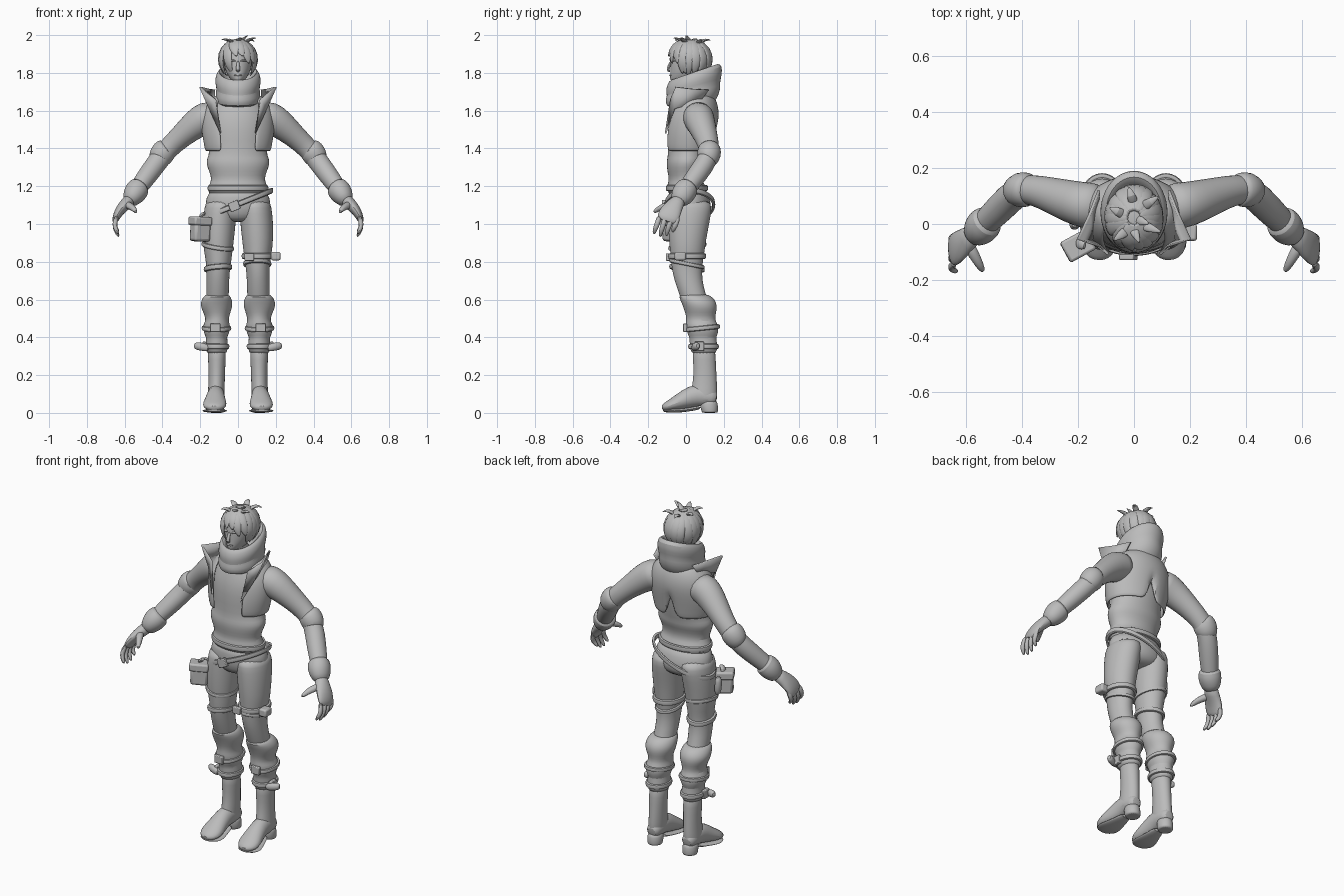
import bpy, bmesh, math, random
from mathutils import Vector

random.seed(4)
grey = bpy.data.materials.new("plain_grey")
grey.diffuse_color = (0.5, 0.5, 0.5, 1)


def make(name, verts, faces, mirror=False, sub=1, thick=0):
    bm = bmesh.new()
    vs = [bm.verts.new(v) for v in verts]
    for f in faces:
        bm.faces.new([vs[i] for i in f])
    bmesh.ops.recalc_face_normals(bm, faces=bm.faces)
    me = bpy.data.meshes.new(name)
    bm.to_mesh(me)
    bm.free()
    me.materials.append(grey)
    ob = bpy.data.objects.new(name, me)
    bpy.context.collection.objects.link(ob)
    if mirror:
        ob.modifiers.new("mirror", 'MIRROR').use_mirror_merge = False
    if thick:
        so = ob.modifiers.new("thickness", 'SOLIDIFY')
        so.thickness, so.offset = thick, 0
    if sub:
        su = ob.modifiers.new("smooth", 'SUBSURF')
        su.levels = su.render_levels = sub
    return ob


def skin(name, rings, closed=False, **kw):
    """Join equal-length rings; cap the ends, or join last to first."""
    n, m = len(rings[0]), len(rings)
    verts = [p for r in rings for p in r]
    faces = [(i % m * n + j, i % m * n + (j + 1) % n,
              (i + 1) % m * n + (j + 1) % n, (i + 1) % m * n + j)
             for i in range(m if closed else m - 1) for j in range(n)]
    if not closed:
        faces += [list(range(n))[::-1], list(range((m - 1) * n, m * n))]
    return make(name, verts, faces, **kw)


def loft(name, rows, n=20, tilt=(0, 0), **kw):
    """Horizontal ellipses: z, x0, x1, y0, y1 and an optional own y tilt."""
    rings = []
    for z, x0, x1, y0, y1, *t in rows:
        sy = t[0] if t else tilt[1]
        ring = []
        for j in range(n):
            a = math.tau * j / n
            x = (x0 + x1) / 2 + (x1 - x0) / 2 * math.cos(a)
            y = (y0 + y1) / 2 + (y1 - y0) / 2 * math.sin(a)
            ring.append((x, y, z + tilt[0] * x + sy * y))
        rings.append(ring)
    return skin(name, rings, **kw)


def band(name, z, h, x0, x1, y0, y1, t=0.012, **kw):
    def row(zz, e):
        return (zz, x0 - e, x1 + e, y0 - e, y1 + e)
    return loft(name, [row(z - h, -t), row(z - h, t), row(z + h, t), row(z + h, -t)], closed=True, **kw)


def tube(name, path, ref=(0, 1, 0), n=12, **kw):
    """Sweep along points: x, y, z, radius along ref, radius across ref."""
    rings = []
    for i, (x, y, z, ra, rb) in enumerate(path):
        a, b = path[max(i - 1, 0)], path[min(i + 1, len(path) - 1)]
        t = (Vector(b[:3]) - Vector(a[:3])).normalized()
        u = Vector(ref)
        u = (u - t * u.dot(t)).normalized()
        w = t.cross(u)
        rings.append([Vector((x, y, z)) + u * ra * math.cos(k * math.tau / n)
                      + w * rb * math.sin(k * math.tau / n) for k in range(n)])
    return skin(name, rings, **kw)


def box(name, loc, size, rot=(0, 0, 0), mirror=False):
    x, y, z = (s / 2 for s in size)
    v = [Vector((a * x, b * y, c * z)) for c in (-1, 1) for a, b in ((-1, -1), (1, -1), (1, 1), (-1, 1))]
    from_rot = bpy.data.objects.new("tmp", None)
    from_rot.rotation_euler = rot
    m = from_rot.rotation_euler.to_matrix()
    bpy.data.objects.remove(from_rot)
    f = [(0, 3, 2, 1), (4, 5, 6, 7), (0, 1, 5, 4), (1, 2, 6, 5), (2, 3, 7, 6), (3, 0, 4, 7)]
    ob = make(name, [m @ p + Vector(loc) for p in v], f, mirror=mirror, sub=0)
    be = ob.modifiers.new("bevel", 'BEVEL')
    be.width, be.segments = min(size) * 0.2, 2
    return ob


# Torso with shirt folds at the waist
loft("shirt", [(1.14, -.16, .16, -.09, .11), (1.185, -.16, .16, -.1, .11), (1.21, -.155, .155, -.1, .1),
               (1.235, -.14, .14, -.09, .085), (1.28, -.155, .155, -.1, .09), (1.32, -.172, .172, -.105, .11),
               (1.35, -.165, .165, -.1, .11), (1.38, -.15, .15, -.095, .12), (1.5, -.165, .165, -.1, .14),
               (1.58, -.165, .165, -.085, .15), (1.64, -.13, .13, -.06, .14), (1.69, -.08, .08, -.04, .1)])
loft("hips", [(1.2, -.14, .14, -.09, .1), (1.14, -.172, .172, -.098, .125),
              (1.08, -.178, .178, -.098, .14), (1.03, -.14, .14, -.08, .12), (1.01, -.07, .07, -.05, .08)])
band("waist_hem", 1.19, .018, -.155, .155, -.1, .11, t=.01)

# Trousers down to the shins, gaiters and boots
loft("trouser_leg", [(1.13, .005, .168, -.09, .125), (1.09, .005, .178, -.097, .14), (1.02, .01, .187, -.097, .128),
                     (.92, .02, .187, -.092, .108), (.86, .028, .182, -.085, .1), (.8, .035, .17, -.08, .09),
                     (.74, .045, .167, -.072, .085), (.68, .046, .168, -.055, .09), (.58, .05, .17, -.02, .12),
                     (.5, .06, .16, .02, .14)], mirror=True)
loft("gaiter", [(.63, .05, .168, -.03, .11), (.615, .038, .185, -.04, .14), (.585, .027, .2, -.025, .163),
                (.55, .032, .195, -.012, .165), (.515, .046, .176, 0, .156), (.485, .05, .172, 0, .157),
                (.465, .04, .188, -.003, .172), (.42, .045, .182, .006, .172), (.4, .06, .168, .018, .158),
                (.375, .052, .172, .018, .166), (.33, .053, .172, .022, .166), (.31, .066, .16, .035, .155)],
     mirror=True)
loft("boot_shaft", [(.37, .06, .165, .03, .155), (.28, .065, .158, .037, .158), (.2, .069, .156, .04, .162),
                    (.13, .07, .158, .03, .166), (.08, .072, .162, .02, .166), (.05, .08, .155, .04, .155)],
     mirror=True)
tube("boot_foot", [(.115, .165, .075, .03, .03), (.115, .14, .08, .044, .05), (.116, .08, .095, .047, .06),
                   (.118, .03, .088, .049, .06), (.121, -.03, .06, .06, .046), (.124, -.075, .042, .068, .034),
                   (.126, -.11, .03, .052, .024), (.127, -.128, .024, .022, .014)], ref=(1, 0, 0), mirror=True)
tube("boot_sole", [(.115, .08, .03, .035, .012), (.118, .02, .018, .045, .01), (.122, -.04, .011, .067, .011),
                   (.125, -.085, .011, .07, .011), (.127, -.125, .015, .035, .01)], ref=(1, 0, 0), mirror=True)
loft("boot_heel", [(0, .075, .155, .085, .168), (.004, .073, .157, .083, .17), (.05, .072, .158, .07, .17),
                   (.07, .08, .15, .08, .16)], mirror=True)

# Leg straps, buckles and loose strap ends
band("shin_strap_upper", .44, .014, .045, .183, .002, .172, mirror=True, tilt=(0, .1))
band("shin_strap_lower", .352, .016, .055, .172, .02, .165, mirror=True)
box("shin_buckle_upper", (.12, -.005, .45), (.055, .02, .045), mirror=True)
box("shin_buckle_lower", (.178, .07, .352), (.02, .05, .05), mirror=True)
tube("loose_strap_end", [(.15, .04, .34, .012, .018), (.19, .045, .35, .018, .022), (.22, .06, .355, .018, .022),
                         (.232, .065, .355, .01, .012)], mirror=True)
band("left_thigh_strap", .83, .018, .028, .182, -.085, .098)
box("left_thigh_buckle", (.2, -.03, .83), (.05, .06, .045))
box("left_thigh_plate", (.06, -.095, .825), (.05, .022, .04))
band("left_knee_fold", .79, .012, .036, .168, -.08, .09, tilt=(0, -.2))
band("right_thigh_fold", .865, .014, -.185, -.03, -.085, .1, tilt=(-.15, .1))
band("right_thigh_strap", .775, .016, -.172, -.04, -.08, .09, tilt=(.08, -.1))

# Slanted belt with pouch on the right hip
band("slanted_belt", 1.105, .017, -.185, .18, -.107, .148, t=.009, tilt=(.4, 0), n=28)
box("belt_buckle", (-.02, -.118, 1.095), (.055, .02, .05), (0, -.38, 0))
box("pouch", (-.2, -.075, .965), (.095, .07, .115), (0, .05, .5))
box("pouch_flap", (-.2, -.078, 1.015), (.105, .082, .045), (0, .05, .5))
tube("pouch_strap", [(-.17, -.08, 1.06, .015, .01), (-.2, -.07, 1.05, .02, .01), (-.205, -.06, 1.0, .02, .01)])
tube("pocket_roll", [(-.21, .0, 1.03, .012, .012), (-.215, .0, 1.01, .022, .02), (-.21, .0, .94, .022, .02),
                     (-.205, .0, .92, .01, .01)])

# Short open jacket with a notch in the back hem
rings, N = [], 33
for z, hx, y0, y1, gap in ((1.385, .168, -.112, .14, .088), (1.42, .174, -.116, .145, .09),
                           (1.48, .186, -.115, .155, .093), (1.55, .188, -.105, .167, .1),
                           (1.6, .178, -.09, .168, .108), (1.645, .155, -.065, .158, .11),
                           (1.68, .115, -.035, .14, .09)):
    a0 = math.asin(gap / hx)
    for j in range(N):
        a = -math.pi / 2 + a0 + (math.tau - 2 * a0) * j / (N - 1)
        notch = 1.55 - .9 * abs(a - math.pi / 2)
        rings.append((hx * math.cos(a), (y0 + y1) / 2 + (y1 - y0) / 2 * math.sin(a),
                      max(z, min(notch, z + .16))))
make("jacket", rings, [(i * N + j, i * N + j + 1, (i + 1) * N + j + 1, (i + 1) * N + j)
                       for i in range(6) for j in range(N - 1)], thick=.012)
make("jacket_collar", [(.092, -.108, 1.48), (.15, -.06, 1.61), (.2, -.055, 1.725), (.118, -.08, 1.66),
                       (.13, .07, 1.645), (.125, .12, 1.71), (.16, .03, 1.715)],
     [(0, 1, 3), (1, 2, 3), (1, 4, 6, 2), (4, 5, 6)], mirror=True, sub=0, thick=.01)

# Wrapped cowl, deep at the back
loft("cowl", [(1.62, -.09, .09, -.07, .13, 0), (1.635, -.115, .115, -.105, .165, .15),
              (1.68, -.122, .122, -.112, .185, .2), (1.705, -.112, .112, -.1, .18, .25),
              (1.735, -.124, .124, -.108, .192, .3), (1.775, -.118, .118, -.1, .192, .33),
              (1.795, -.1, .1, -.08, .17, .35), (1.78, -.085, .085, -.065, .14, .35),
              (1.7, -.06, .06, -.04, .1, .2)], n=24)

# Sleeves, elbow cuffs and gloves
tube("sleeve", [(.11, .06, 1.575, .085, .075), (.17, .065, 1.565, .085, .09), (.225, .08, 1.53, .078, .08),
                (.3, .105, 1.465, .064, .062), (.37, .125, 1.4, .054, .056), (.415, .12, 1.345, .054, .056),
                (.475, .06, 1.262, .056, .054), (.54, -.005, 1.175, .046, .046), (.57, -.03, 1.13, .036, .036)],
     mirror=True, n=16)
tube("elbow_cuff", [(.372, .123, 1.405, .05, .05), (.38, .124, 1.4, .062, .064), (.402, .123, 1.372, .066, .068),
                    (.42, .113, 1.34, .058, .06), (.425, .105, 1.33, .045, .045)], mirror=True, n=16)
tube("glove_cuff", [(.515, .018, 1.205, .04, .04), (.522, .012, 1.198, .062, .062), (.545, -.012, 1.165, .066, .064),
                    (.562, -.026, 1.138, .058, .052), (.58, -.04, 1.11, .04, .036)], mirror=True, n=16)
tube("hand", [(.565, -.028, 1.135, .036, .036), (.595, -.055, 1.105, .046, .034), (.628, -.08, 1.07, .06, .027),
              (.647, -.097, 1.03, .062, .02), (.652, -.105, 1.01, .045, .012)], mirror=True)
for i, name in enumerate(("index", "middle", "ring", "little")):
    y, drop = -.148 + .033 * i, (.945, .93, .935, .955)[i]
    tube(name + "_finger", [(.64, y + .008, 1.045, .014, .014), (.655, y - .004, 1.0, .016, .014),
                            (.648, y - .016, (1.0 + drop) / 2, .014, .013),
                            (.63, y - .022, drop, .008, .007)], n=8, mirror=True)
tube("thumb", [(.595, -.065, 1.105, .024, .024), (.572, -.11, 1.095, .022, .02), (.552, -.145, 1.082, .017, .016),
               (.538, -.172, 1.06, .009, .009)], ref=(1, 0, 0), n=8, mirror=True)

# Head, face and ears
loft("head", [(1.68, -.045, .045, -.02, .08), (1.745, -.045, .045, -.05, .08), (1.757, -.03, .03, -.086, .07),
              (1.78, -.052, .052, -.085, .08), (1.82, -.07, .07, -.083, .1), (1.87, -.077, .077, -.082, .115),
              (1.92, -.072, .072, -.075, .11), (1.955, -.045, .045, -.04, .08)])
tube("nose", [(0, -.078, 1.865, .008, .006), (0, -.09, 1.835, .01, .009), (0, -.098, 1.815, .013, .009),
              (0, -.084, 1.805, .01, .006)], ref=(1, 0, 0), n=8)
tube("lips", [(-.022, -.078, 1.787, .004, .004), (0, -.088, 1.788, .006, .006), (.022, -.078, 1.787, .004, .004)], n=8)
tube("brow", [(.012, -.08, 1.862, .007, .006), (.035, -.078, 1.868, .008, .007), (.06, -.062, 1.862, .006, .006)],
     n=8, mirror=True)

# Hair: cap at crown and back, overlapping locks, raised tufts
loft("hair_cap", [(1.8, -.07, .07, .03, .11), (1.84, -.088, .088, .0, .13), (1.88, -.096, .096, -.05, .135),
                  (1.92, -.094, .094, -.08, .125), (1.955, -.07, .07, -.06, .1), (1.975, -.03, .03, -.02, .065)])


def lock(name, ang, end, sweep, w):
    path = []
    for k, r in enumerate((.5, 1, 1.05, .85, .15)):
        e = math.radians(80 + (end - 80) * k / 4)
        a = ang + sweep * k / 4
        g = 1.02 + .03 * k / 4
        path.append((.099 * g * math.cos(e) * math.cos(a), .022 + .113 * g * math.cos(e) * math.sin(a),
                     1.87 + .107 * g * math.sin(e), w * r, .011 * r))
    tube(name, path, ref=(-math.sin(ang + sweep / 2), math.cos(ang + sweep / 2), 0), n=8)


for i in range(18):
    a = math.tau * i / 18
    front = -math.sin(a)
    end = -50 + random.uniform(-8, 8) if front < .75 else (8 if math.cos(a) < .1 else -12)
    lock(f"hair_lock_{i}", a, end, random.uniform(-.15, .15) if front < .6 else .45, .03)
for i, (x, y, tx, ty, tz) in enumerate(((.02, 0, .1, -.03, 1.985), (0, .02, .055, .0, 2.0), (-.03, .03, -.09, .06, 1.975),
                                        (.03, .06, .09, .1, 1.965), (-.02, -.02, -.075, -.06, 1.97),
                                        (0, .07, -.02, .135, 1.97), (-.01, .0, .02, -.07, 1.985))):
    tube(f"hair_tuft_{i}", [(x, y, 1.95, .022, .012), ((x + tx) / 2, (y + ty) / 2, 1.982, .018, .008),
                            (tx, ty, tz, .002, .002)], ref=(ty - y, x - tx, 0), n=8)

for ob in bpy.context.scene.objects:
    ob.select_set(True)
    bpy.context.view_layer.objects.active = ob
bpy.ops.object.shade_smooth_by_angle(angle=math.radians(45))
